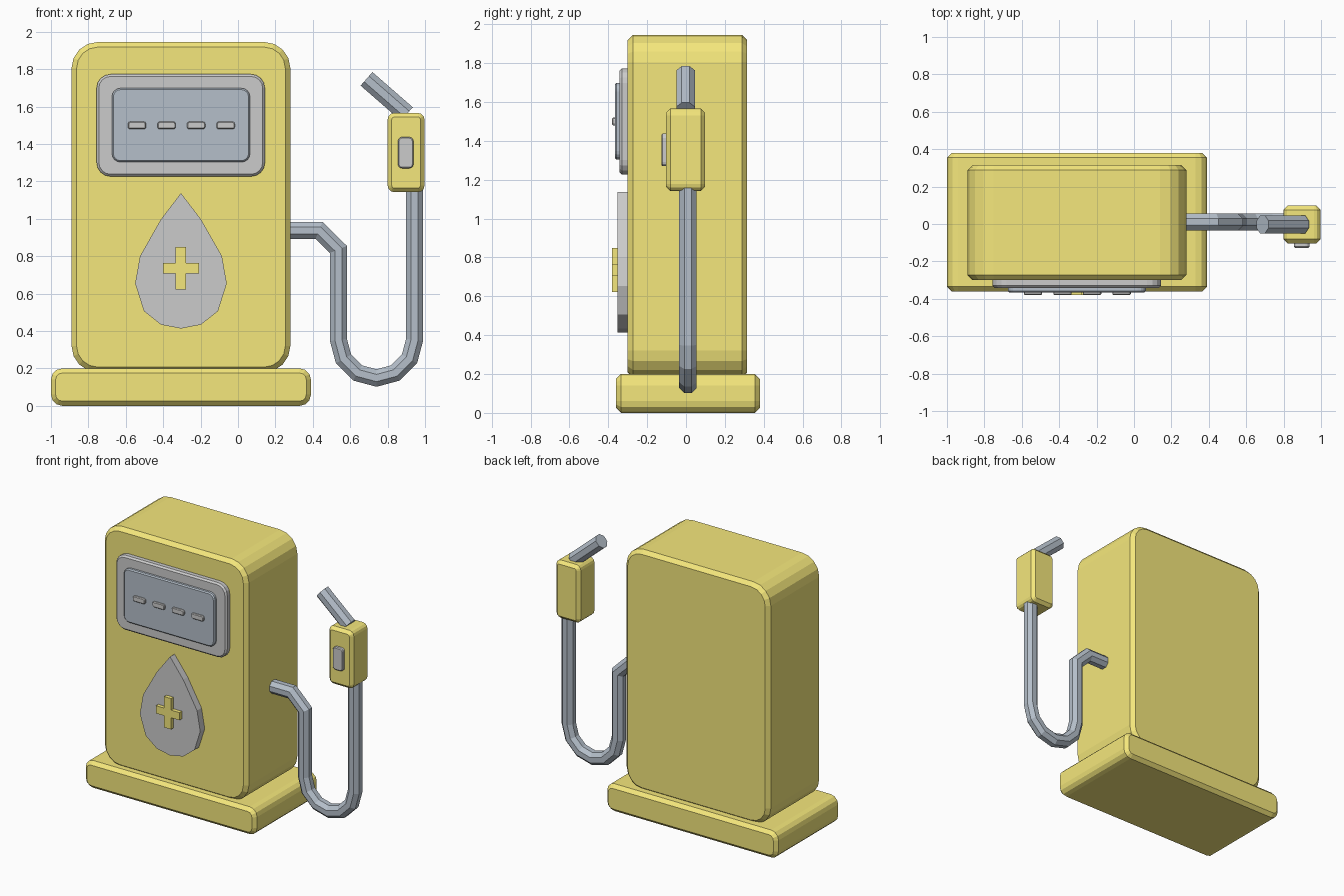
import bpy, bmesh
from math import sin, cos, pi, radians
from mathutils import Vector

if "Cube" in bpy.data.objects:
    bpy.data.objects.remove(bpy.data.objects["Cube"])


def material(name, rgb):
    m = bpy.data.materials.new(name)
    m.diffuse_color = (*rgb, 1)
    m.use_nodes = True
    m.node_tree.nodes["Principled BSDF"].inputs["Base Color"].default_value = m.diffuse_color
    return m


YELLOW = material("yellow_paint", (0.91, 0.80, 0.20))
SLATE = material("slate", (0.46, 0.52, 0.59))


def finish(name, bm, mat):
    bmesh.ops.recalc_face_normals(bm, faces=bm.faces)
    me = bpy.data.meshes.new(name)
    bm.to_mesh(me)
    bm.free()
    if mat:
        me.materials.append(mat)
    ob = bpy.data.objects.new(name, me)
    bpy.context.collection.objects.link(ob)
    return ob


def loft(name, rings, mat=None):
    """Skin a list of equal-length point rings and cap both ends."""
    bm = bmesh.new()
    vs = [[bm.verts.new(p) for p in ring] for ring in rings]
    n = len(vs[0])
    for a, b in zip(vs, vs[1:]):
        for i in range(n):
            j = (i + 1) % n
            bm.faces.new((a[i], a[j], b[j], b[i]))
    bm.faces.new(vs[0])
    bm.faces.new(vs[-1])
    return finish(name, bm, mat)


def round_rect(x, z, r, inset, y, seg):
    """Rounded rectangle in the xz plane, pulled in by inset."""
    pts = []
    for k, (cx, cz) in enumerate(((x[1] - r, z[1] - r), (x[0] + r, z[1] - r),
                                  (x[0] + r, z[0] + r), (x[1] - r, z[0] + r))):
        for i in range(seg + 1):
            a = pi / 2 * (k + i / seg)
            pts.append((cx + (r - inset) * cos(a), y, cz + (r - inset) * sin(a)))
    return pts


def slab(name, x, y, z, r, c, mat=None, seg=4):
    """Rounded slab with chamfered front and back rims."""
    steps = ((y[0], c), (y[0] + c, 0), (y[1] - c, 0), (y[1], c))
    return loft(name, [round_rect(x, z, r, i, d, seg) for d, i in steps], mat)


def plate(name, outline, y, mat=None):
    return loft(name, [[(px, d, pz) for px, pz in outline] for d in y], mat)


def tube(name, path, r, y, mat):
    """Eight-sided mitred tube along a path in the xz plane."""
    pts = [Vector(p) for p in path]
    dirs = [(b - a).normalized() for a, b in zip(pts, pts[1:])]
    rings = []
    for i, p in enumerate(pts):
        d0, d1 = dirs[max(i - 1, 0)], dirs[min(i, len(dirs) - 1)]
        t = (d0 + d1).normalized()
        side = Vector((-t.y, t.x)) / t.dot(d0)
        ring = []
        for k in range(8):
            a = pi / 4 * (k + 0.5)
            q = p + side * r * cos(a)
            ring.append((q.x, y + r * sin(a), q.y))
        rings.append(ring)
    return loft(name, rings, mat)


# Plinth and cabinet
slab("base", (-1, 0.39), (-0.36, 0.38), (0, 0.2), 0.06, 0.025, YELLOW, 3)
slab("cabinet", (-0.89, 0.28), (-0.30, 0.315), (0.18, 1.945), 0.14, 0.027, YELLOW)

# Display with four dashes
slab("display_frame", (-0.756, 0.144), (-0.342, -0.28), (1.226, 1.773), 0.075, 0.012)
slab("display_screen", (-0.674, 0.064), (-0.366, -0.32), (1.303, 1.698), 0.045, 0.008, SLATE)
for i in range(4):
    cx = -0.54 + 0.158 * i
    slab(f"display_dash_{i + 1}", (cx - 0.049, cx + 0.049), (-0.38, -0.355),
         (1.479, 1.519), 0.012, 0.005, None, 2)

# Drop emblem, mirrored about its centre line
half = [(0.107, 0.997), (0.219, 0.80), (0.245, 0.654),
        (0.198, 0.506), (0.107, 0.434)]
CX = -0.305
drop = ([(CX, 1.137)] + [(CX + a, b) for a, b in half] + [(CX, 0.413)]
        + [(CX - a, b) for a, b in reversed(half)])
plate("drop_panel", drop, (-0.352, -0.28))

# Plus sign on the drop
w, h, t = 0.096, 0.113, 0.028
plus = [(t, h), (t, t), (w, t), (w, -t), (t, -t), (t, -h),
        (-t, -h), (-t, -t), (-w, -t), (-w, t), (-t, t), (-t, h)]
plate("plus_sign", [(CX + a, 0.735 + b) for a, b in plus], (-0.38, -0.34), YELLOW)

# Hose with a half-round loop at the bottom
hose = [(0.26, 0.938), (0.433, 0.938), (0.537, 0.836)]
hose += [(0.7405 - 0.2035 * cos(radians(a)), 0.352 - 0.2035 * sin(radians(a)))
         for a in range(0, 181, 30)]
hose.append((0.944, 1.18))
tube("hose", hose, 0.049, 0.01, SLATE)

# Nozzle: handle, button and spout
slab("nozzle_handle", (0.80, 0.997), (-0.103, 0.098), (1.142, 1.566), 0.035, 0.022, YELLOW, 3)
slab("nozzle_button", (0.855, 0.938), (-0.127, -0.09), (1.27, 1.437), 0.022, 0.006, None, 3)
tube("nozzle_spout", [(0.903, 1.56), (0.687, 1.748)], 0.052, -0.002, SLATE)
